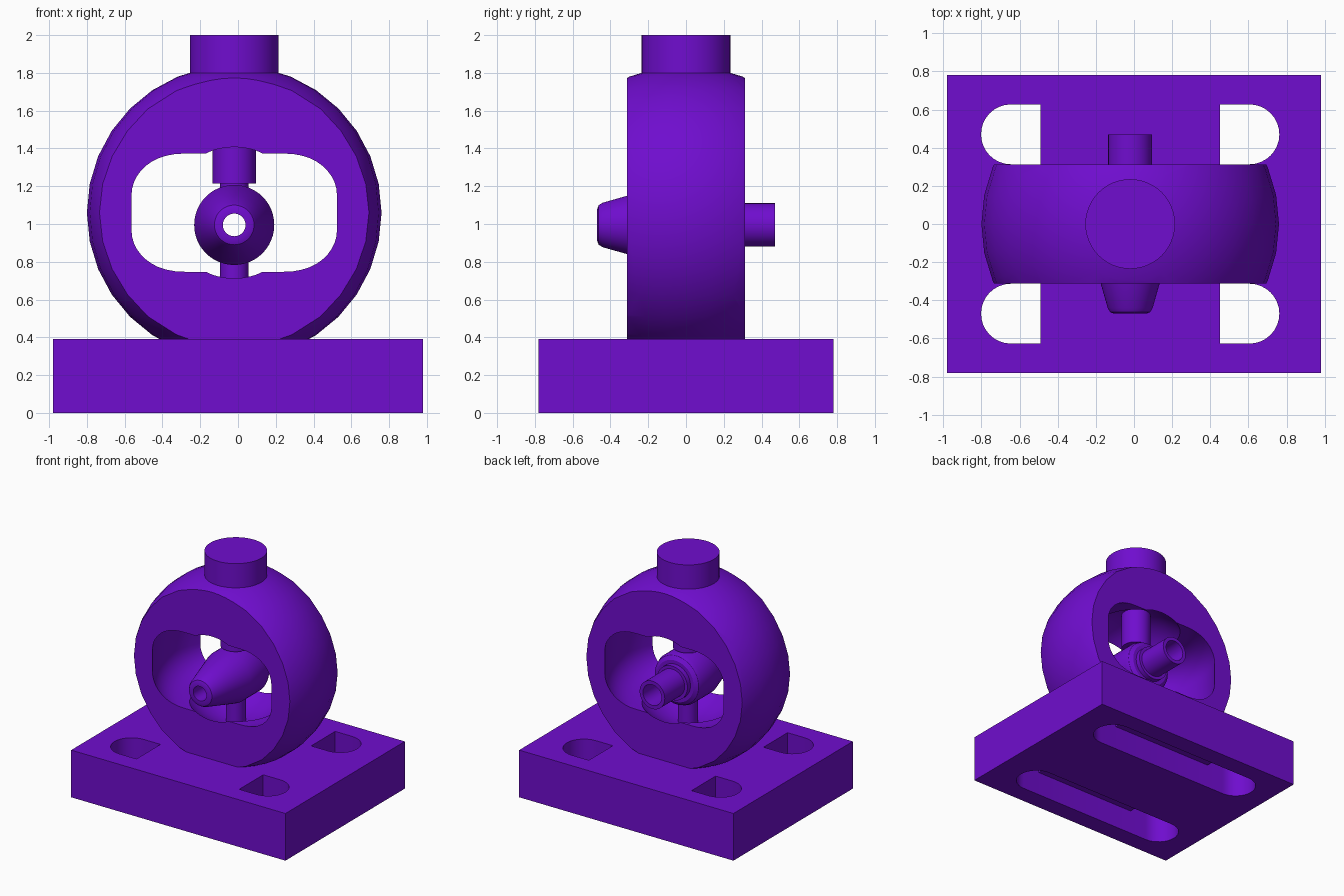
import bpy
import bmesh
from math import cos, sin, pi, radians
from mathutils import Matrix, Vector

if "Cube" in bpy.data.objects:
    bpy.data.objects.remove(bpy.data.objects["Cube"])

CX = -0.02      # shared centre line of the housing
BALL_Z = 1.06   # centre of the ball housing
HUB_Z = 0.995   # axis of the nozzle
BASE_TOP = 0.39
BRIDGE_Z = 0.2

purple = bpy.data.materials.new("purple")
purple.use_nodes = True
colour = (0.16, 0.004, 0.62, 1)
purple.diffuse_color = colour
purple.node_tree.nodes["Principled BSDF"].inputs["Base Color"].default_value = colour


def make(name, bm):
    bmesh.ops.remove_doubles(bm, verts=bm.verts, dist=1e-5)
    bmesh.ops.recalc_face_normals(bm, faces=bm.faces)
    mesh = bpy.data.meshes.new(name)
    bm.to_mesh(mesh)
    bm.free()
    mesh.materials.append(purple)
    obj = bpy.data.objects.new(name, mesh)
    bpy.context.collection.objects.link(obj)
    return obj


def box(name, low, high):
    bm = bmesh.new()
    bmesh.ops.create_cube(bm, size=1)
    low, high = Vector(low), Vector(high)
    for v in bm.verts:
        v.co = (low + high) / 2 + v.co * (high - low)
    return make(name, bm)


def lathe(name, profile, centre, along_y=False, closed=False, steps=48):
    """Spin (radius, height) points around z, or around y."""
    bm = bmesh.new()
    verts = [bm.verts.new((r, 0, h)) for r, h in profile]
    edges = [bm.edges.new(pair) for pair in zip(verts, verts[1:])]
    if closed:
        edges.append(bm.edges.new((verts[-1], verts[0])))
    bmesh.ops.spin(bm, geom=verts + edges, axis=(0, 0, 1), cent=(0, 0, 0),
                   angle=2 * pi, steps=steps, use_duplicate=False)
    turn = Matrix.Rotation(radians(-90 if along_y else 0), 4, "X")
    bm.transform(Matrix.Translation(centre) @ turn)
    return make(name, bm)


def rod(name, radius, bottom, top):
    return lathe(name, [(0, bottom), (radius, bottom), (radius, top), (0, top)], (CX, 0, 0))


def arc(r, x, y, start, end, steps):
    angles = [radians(start + (end - start) * i / steps) for i in range(steps + 1)]
    return [(x + r * cos(a), y + r * sin(a)) for a in angles]


def ball(name, radius, steps):
    half = arc(radius, 0, 0, -90, 90, steps // 2)
    half[0], half[-1] = (0, -radius), (0, radius)
    return lathe(name, half, (CX, 0, BALL_Z), steps=steps)


def slot(name, y):
    """Long round-ended prism through the base."""
    reach, radius = 0.625, 0.157
    outline = arc(radius, reach, 0, -90, 90, 16) + arc(radius, -reach, 0, 90, 270, 16)
    bm = bmesh.new()
    face = bm.faces.new([bm.verts.new((CX + px, y + py, -0.1)) for px, py in outline])
    new = bmesh.ops.extrude_face_region(bm, geom=[face])["geom"]
    bmesh.ops.translate(bm, vec=(0, 0, 0.6),
                        verts=[g for g in new if isinstance(g, bmesh.types.BMVert)])
    return make(name, bm)


def cut(obj, cutter, operation="DIFFERENCE"):
    """Apply a boolean and discard the helper."""
    mod = obj.modifiers.new("cut", "BOOLEAN")
    mod.object, mod.operation, mod.solver = cutter, operation, "EXACT"
    bpy.context.view_layer.update()
    graph = bpy.context.evaluated_depsgraph_get()
    mesh = bpy.data.meshes.new_from_object(obj.evaluated_get(graph))
    obj.modifiers.clear()
    obj.data = mesh
    bpy.data.objects.remove(cutter)


parts = []

# base with two long slots, bridged in the middle of the upper half
base = box("base", (-0.98, -0.78, 0), (0.98, 0.78, BASE_TOP))
for side in (-1, 1):
    cut(base, slot("slot_cutter", side * 0.47))
    y0, y1 = sorted((side * 0.312, side * 0.628))
    parts.append(box("slot_bridge", (CX - 0.47, y0, BRIDGE_Z), (CX + 0.47, y1, BASE_TOP)))
parts.append(base)

# ball housing, flattened front and back
housing = ball("ball_housing", 0.78, 32)
cut(housing, box("slab", (-1, -0.312, 0.25), (1, 0.312, 2)), "INTERSECT")

# hollow: rounded drum plus a central round pocket
fillet, drum_r, half_h = 0.22, 0.627, 0.313
drum = [(0, -half_h)]
drum += arc(fillet, drum_r - fillet, -half_h + fillet, -90, 0, 10)
drum += arc(fillet, drum_r - fillet, half_h - fillet, 0, 90, 10)
drum += [(0, half_h)]
cut(housing, lathe("drum_cutter", drum, (CX, 0, BALL_Z)))
cut(housing, ball("pocket_cutter", 0.468, 48))
parts.append(housing)

# top post and the pivots that hold the nozzle
parts.append(rod("top_post", 0.235, 1.7, 2.0))
parts.append(rod("upper_shaft", 0.115, 1.215, 1.6))
parts.append(rod("upper_pin", 0.075, 1.15, 1.25))
parts.append(rod("lower_pin", 0.075, 0.5, 0.85))

# hollow nozzle: rounded tip, cone, body, stepped shoulder, rear tube
nozzle = [(0.06, -0.47), (0.085, -0.47), (0.105, -0.462), (0.118, -0.44),
          (0.155, -0.31), (0.212, -0.11), (0.212, 0.12), (0.2, 0.15), (0.17, 0.17),
          (0.14, 0.17), (0.14, 0.21), (0.115, 0.21),
          (0.115, 0.47), (0.085, 0.47), (0.085, 0.25), (0.06, 0.22)]
parts.append(lathe("nozzle", nozzle, (CX, 0, HUB_Z), along_y=True, closed=True))

# smooth rounded surfaces, keep crisp edges
bpy.ops.object.select_all(action="DESELECT")
for part in parts:
    part.select_set(True)
bpy.context.view_layer.objects.active = housing
bpy.ops.object.shade_smooth_by_angle(angle=radians(30))
